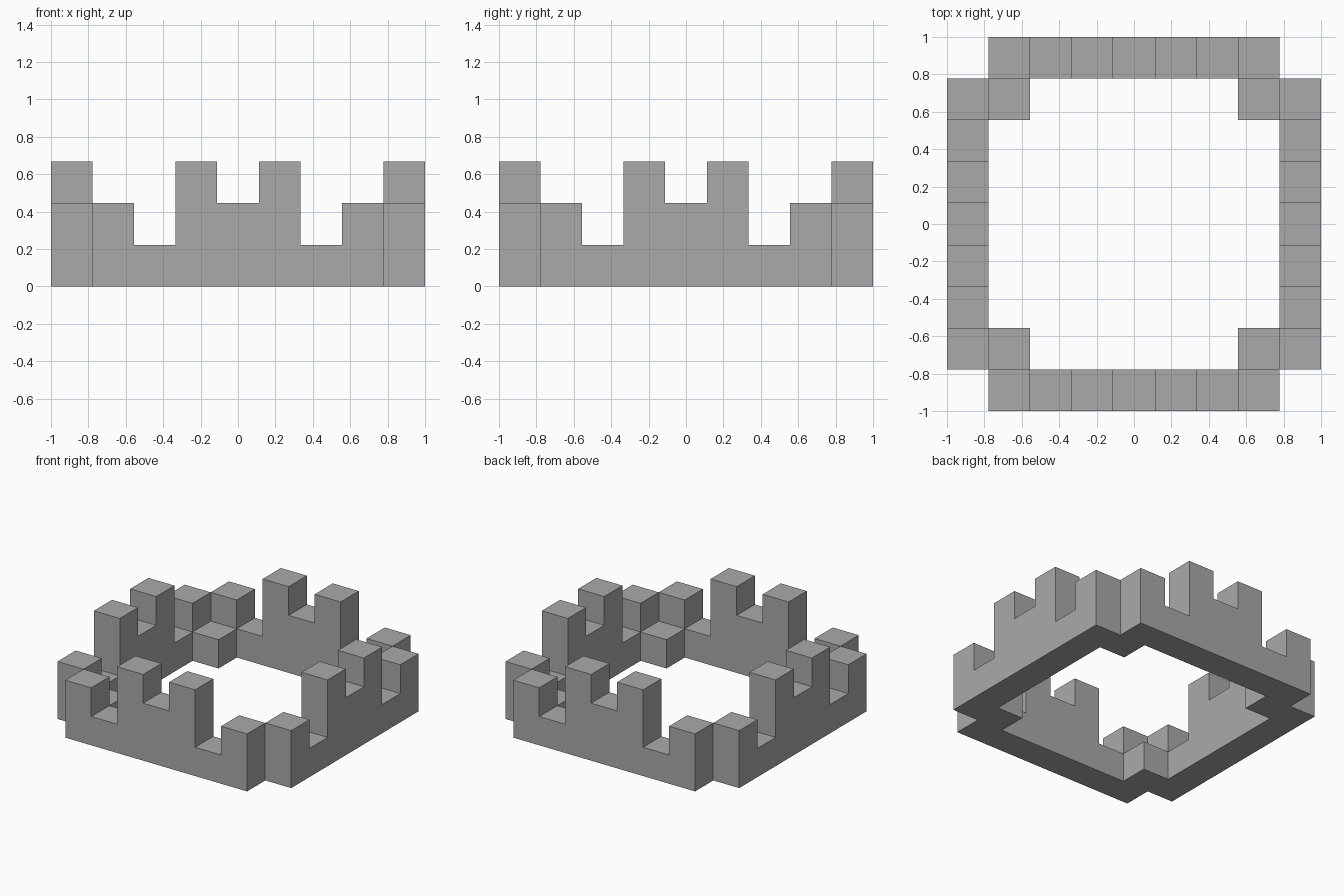
import bpy
import bmesh
from math import radians
from mathutils import Vector

if "Cube" in bpy.data.objects:
    bpy.data.objects.remove(bpy.data.objects["Cube"], do_unlink=True)

UNIT = 2 / 9                   # nine cells span the longest side
PROFILE = [2, 3, 1, 2]         # wall heights from the middle outward

stone = bpy.data.materials.new("grey_stone")
stone.use_nodes = True
GREY = (0.4, 0.4, 0.4, 1)
stone.diffuse_color = GREY
stone.node_tree.nodes["Principled BSDF"].inputs["Base Color"].default_value = GREY

# Cells of each part: (column, row) -> height in units
span = range(-3, 4)
parts = {
    "front_wall": {(i, -4): PROFILE[abs(i)] for i in span},
    "back_wall": {(i, 4): PROFILE[abs(i)] for i in span},
    "left_wall": {(4, i): PROFILE[abs(i)] for i in span},
    "right_wall": {(-4, i): PROFILE[abs(i)] for i in span},
}
for x, side in ((3, "left"), (-3, "right")):
    for y, end in ((-3, "front"), (3, "back")):
        parts[f"{end}_{side}_corner_block"] = {(x, y): 1}

heights = {cell: h for cells in parts.values() for cell, h in cells.items()}


def build_part(name, cells):
    """Skin the columns of one part, leaving out faces hidden by neighbours."""
    bm = bmesh.new()

    def quad(points):
        bm.faces.new([bm.verts.new(p * UNIT) for p in points])

    for (x, y), h in cells.items():
        centre = Vector((x, y, 0))
        corners = [centre + Vector((sx, sy, 0)) / 2
                   for sx, sy in ((-1, -1), (1, -1), (1, 1), (-1, 1))]
        quad(reversed(corners))
        quad([c + Vector((0, 0, h)) for c in corners])
        for k, (dx, dy) in enumerate(((0, -1), (1, 0), (0, 1), (-1, 0))):
            a, b = corners[k], corners[(k + 1) % 4]
            for z in range(heights.get((x + dx, y + dy), 0), h):
                low, high = Vector((0, 0, z)), Vector((0, 0, z + 1))
                quad((a + low, b + low, b + high, a + high))

    # Weld the cells and merge flat areas into single faces
    bmesh.ops.remove_doubles(bm, verts=bm.verts[:], dist=0.001)
    bmesh.ops.dissolve_limit(bm, angle_limit=radians(1),
                             verts=bm.verts[:], edges=bm.edges[:])
    mesh = bpy.data.meshes.new(name)
    bm.to_mesh(mesh)
    bm.free()
    mesh.materials.append(stone)
    bpy.context.collection.objects.link(bpy.data.objects.new(name, mesh))


for name, cells in parts.items():
    build_part(name, cells)
